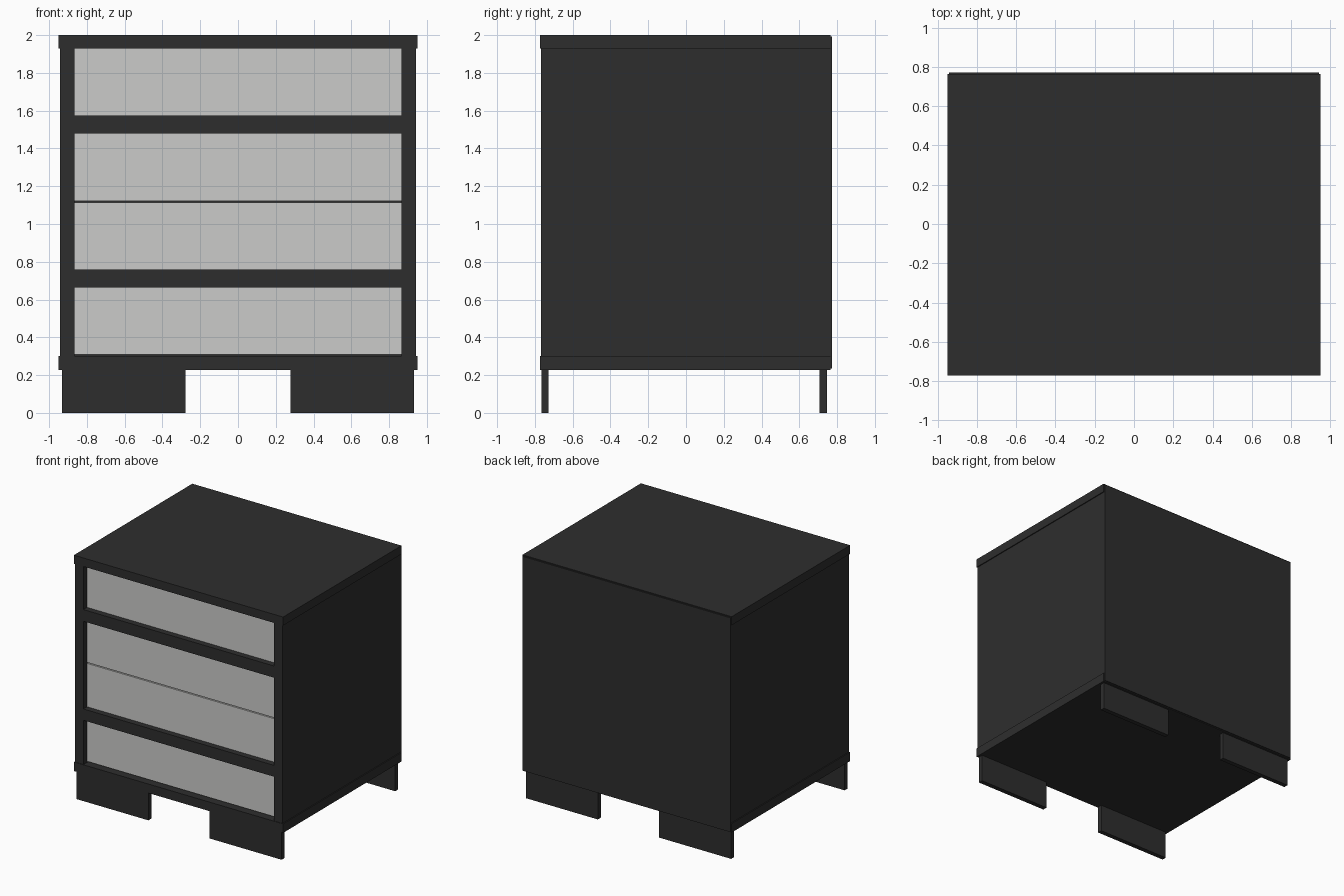
import bpy
import bmesh

if "Cube" in bpy.data.objects:
    bpy.data.objects.remove(bpy.data.objects["Cube"])


def material(name, rgb):
    m = bpy.data.materials.new(name)
    m.diffuse_color = (*rgb, 1.0)
    m.use_nodes = True
    m.node_tree.nodes["Principled BSDF"].inputs["Base Color"].default_value = m.diffuse_color
    return m


BLACK = material("matt black", (0.027, 0.027, 0.027))
GREY = material("light grey", (0.60, 0.60, 0.585))


def box(name, x, y, z, mat):
    """Box from (min, max) pairs along each axis."""
    bm = bmesh.new()
    bmesh.ops.create_cube(bm, size=1)
    for v in bm.verts:
        v.co = [lo + (c + 0.5) * (hi - lo) for c, (lo, hi) in zip(v.co, (x, y, z))]
    me = bpy.data.meshes.new(name)
    bm.to_mesh(me)
    bm.free()
    me.materials.append(mat)
    ob = bpy.data.objects.new(name, me)
    bpy.context.collection.objects.link(ob)
    return ob


W, FRONT, BACK = 0.95, -0.772, 0.764
INNER = 0.866

# Top and base slabs
box("top_slab", (-W, W), (FRONT, BACK), (1.93, 2.0), BLACK)
box("base_slab", (-W, W), (FRONT, BACK), (0.228, 0.302), BLACK)

# Back panel, laid over the rear edges
box("back_panel", (-0.943, 0.943), (BACK, 0.772), (0.235, 1.992), BLACK)

# Sides and feet, left and right
for side, s in (("left", -1), ("right", 1)):
    box(side + "_side", sorted((s * INNER, s * 0.942)),
        (FRONT + 0.004, BACK), (0.302, 1.93), BLACK)
    for end, y in (("front", (-0.765, -0.727)), ("back", (0.708, 0.746))):
        box(f"{end}_{side}_foot", sorted((s * 0.278, s * 0.932)), y, (0, 0.228), BLACK)

# Cross rails between the drawers
for name, z in (("lower_rail", (0.665, 0.758)), ("upper_rail", (1.478, 1.574))):
    box(name, (-INNER, INNER), (FRONT + 0.004, -0.70), z, BLACK)

# Recessed drawer fronts
for i, z in enumerate(((0.31, 0.70), (0.72, 1.114), (1.122, 1.515), (1.535, 1.93))):
    box(f"drawer_front_{i + 1}", (-INNER, INNER), (-0.72, -0.69), z, GREY)
